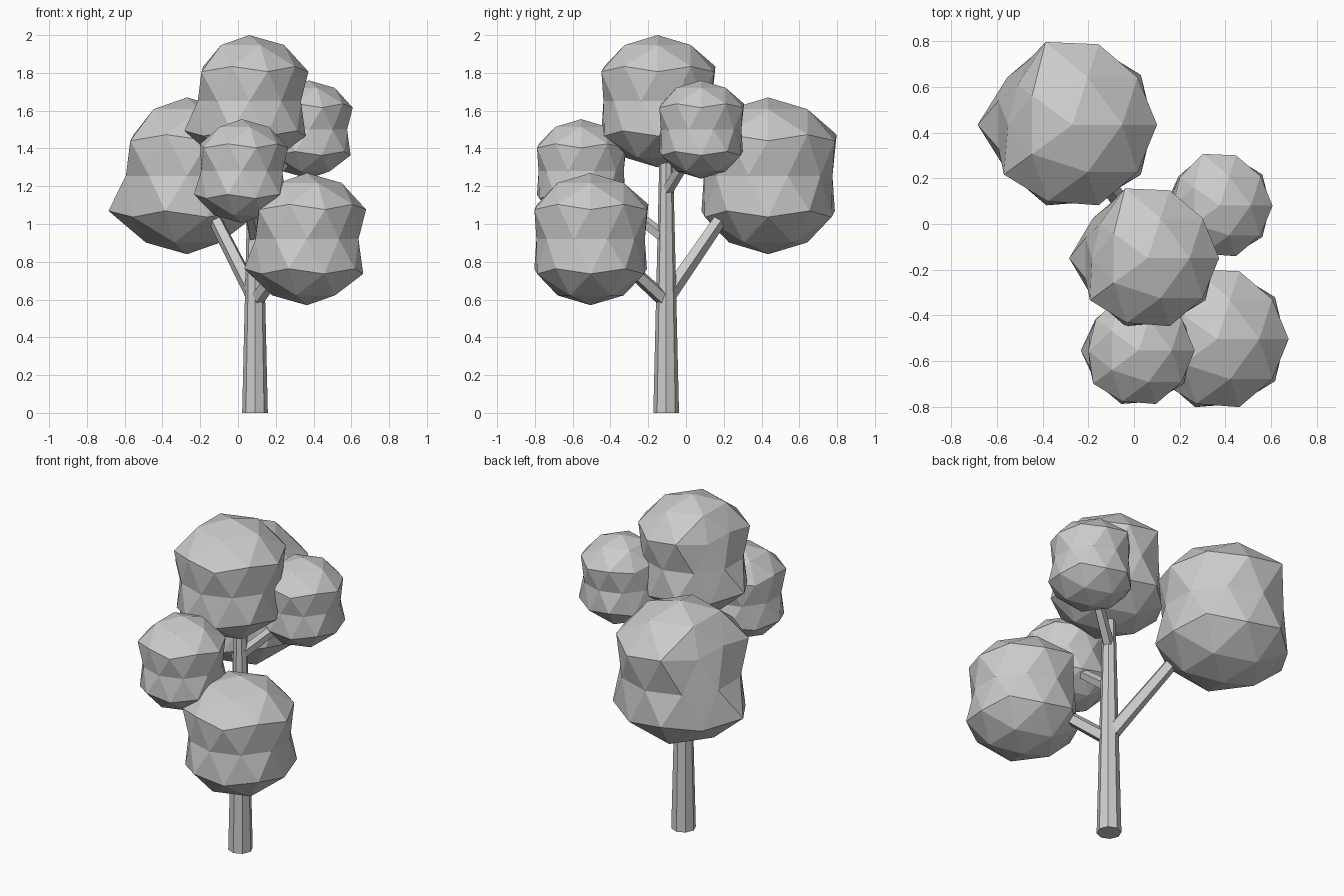
import bpy, bmesh
from mathutils import Vector

if "Cube" in bpy.data.objects:
    bpy.data.objects.remove(bpy.data.objects["Cube"])


def limb(name, start, end, r1, r2, sides):
    # tapered straight prism between two points
    a, b = Vector(start), Vector(end)
    bm = bmesh.new()
    bmesh.ops.create_cone(bm, cap_ends=True, segments=sides,
                          radius1=r1, radius2=r2, depth=(b - a).length)
    mesh = bpy.data.meshes.new(name)
    bm.to_mesh(mesh)
    bm.free()
    ob = bpy.data.objects.new(name, mesh)
    ob.location = (a + b) / 2
    ob.rotation_euler = (b - a).to_track_quat('Z', 'Y').to_euler()
    bpy.context.collection.objects.link(ob)


def foliage(name, centre, radius, dent):
    # faceted ball with a pinched waist, dented upper left and fuller lower left
    bm = bmesh.new()
    bmesh.ops.create_icosphere(bm, subdivisions=2, radius=1)
    for v in bm.verts:
        x, y, z = v.co
        s = 1.0
        if abs(z) < 0.1:
            s = 0.82
        elif 0.3 < z < 0.7 and x < -0.7 and y > -0.1:
            s = dent
        elif -0.7 < z < -0.3 and x < -0.8:
            s = 2 - dent - 0.08 if dent < 0.9 else 1.03
        elif 0.3 < z < 0.7 and x < 0 and y > 0.7:
            s = 1.08
        v.co.x *= s
        v.co.y *= s
    bmesh.ops.scale(bm, verts=bm.verts, vec=(radius,) * 3)
    mesh = bpy.data.meshes.new(name)
    bm.to_mesh(mesh)
    bm.free()
    ob = bpy.data.objects.new(name, mesh)
    ob.location = centre
    bpy.context.collection.objects.link(ob)


# trunk
limb("trunk", (0.09, -0.105, 0), (0.09, -0.105, 1.4), 0.068, 0.035, 8)

# branches reaching into the foliage
branches = [
    ("branch_back_left", (0.09, -0.105, 0.61), (-0.18, 0.26, 1.14), 0.045, 0.036),
    ("branch_front_right", (0.09, -0.105, 0.59), (0.29, -0.40, 0.86), 0.042, 0.034),
    ("branch_back_right", (0.09, -0.105, 1.17), (0.32, 0.04, 1.40), 0.033, 0.028),
    ("branch_front", (0.09, -0.105, 0.92), (0.04, -0.46, 1.20), 0.035, 0.028),
]
for name, a, b, r1, r2 in branches:
    limb(name, a, b, r1, r2, 5)

# foliage clumps
clumps = [
    ("foliage_back_left", (-0.27, 0.435, 1.255), 0.415, 0.80),
    ("foliage_crown", (0.06, -0.15, 1.65), 0.35, 0.82),
    ("foliage_back_right", (0.375, 0.08, 1.50), 0.26, 0.92),
    ("foliage_front_right", (0.365, -0.505, 0.92), 0.35, 0.86),
    ("foliage_front", (0.02, -0.555, 1.28), 0.275, 0.94),
]
for c in clumps:
    foliage(*c)
